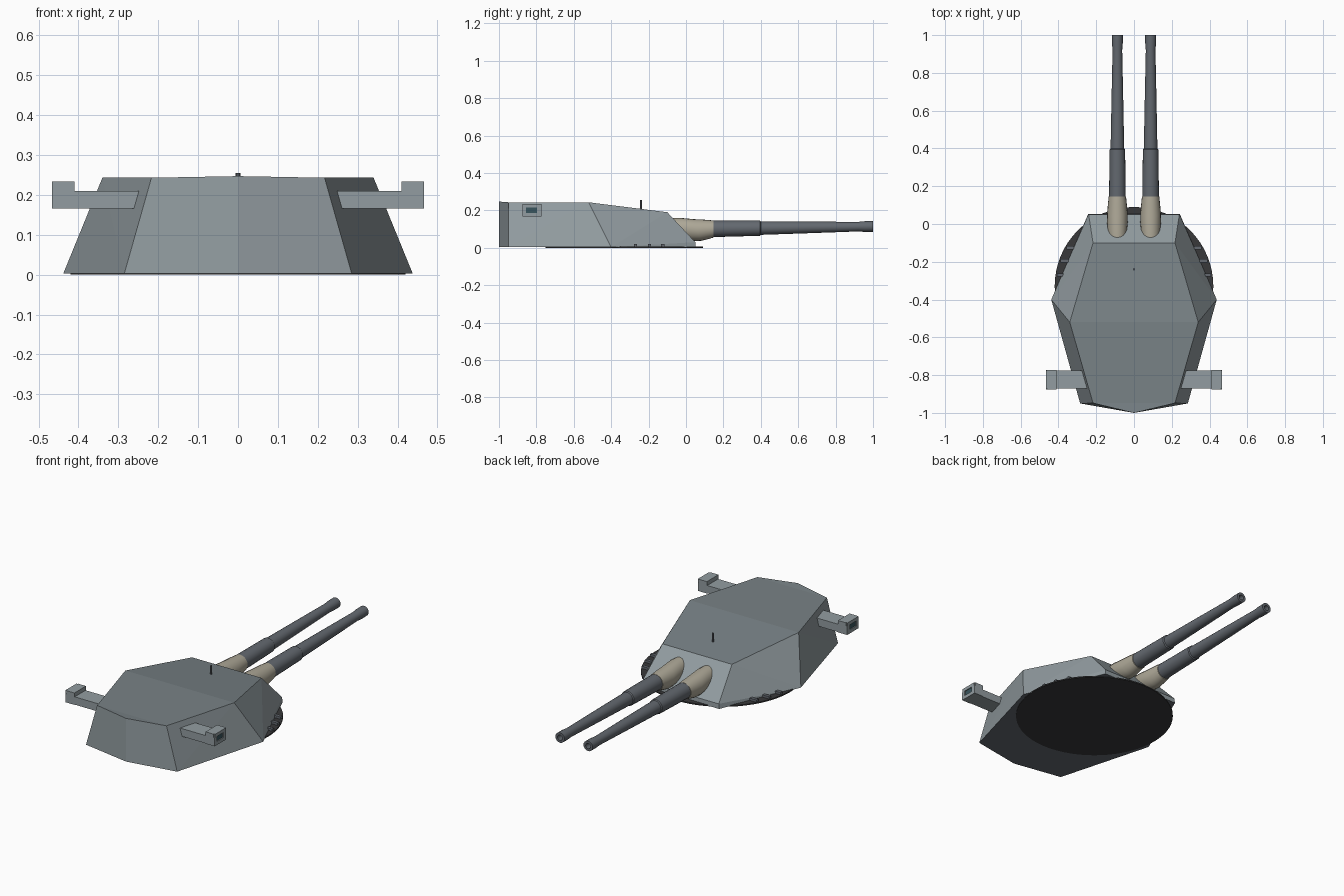
import bpy, bmesh, math

if "Cube" in bpy.data.objects:
    bpy.data.objects.remove(bpy.data.objects["Cube"])

def mat(name, c):
    m = bpy.data.materials.new(name)
    m.diffuse_color = (*c, 1)
    m.use_nodes = True
    m.node_tree.nodes["Principled BSDF"].inputs["Base Color"].default_value = m.diffuse_color
    return m

SIDE = mat("armour_grey", (0.29, 0.335, 0.355))
ROOF = mat("roof_grey", (0.19, 0.225, 0.24))
STEEL = mat("gun_steel", (0.125, 0.14, 0.16))
CLOTH = mat("canvas", (0.42, 0.39, 0.31))
DARK = mat("dark", (0.04, 0.04, 0.042))
GLASS = mat("lens_glass", (0.04, 0.09, 0.11))

def finish(bm, name, mats, smooth=False):
    bmesh.ops.recalc_face_normals(bm, faces=bm.faces)
    me = bpy.data.meshes.new(name)
    bm.to_mesh(me)
    bm.free()
    ob = bpy.data.objects.new(name, me)
    bpy.context.collection.objects.link(ob)
    for m in mats:
        me.materials.append(m)
    if smooth:
        bpy.ops.object.select_all(action='DESELECT')
        ob.select_set(True)
        bpy.context.view_layer.objects.active = ob
        bpy.ops.object.shade_smooth_by_angle(angle=math.radians(35))
    return ob

def tube(name, x, rings, m, n=20):
    """Loft along y; each ring is (y, z, rx, rz, slope of y over z)."""
    bm = bmesh.new()
    loops = []
    for y, z, rx, rz, s in rings:
        loop = []
        for i in range(n):
            a = 2 * math.pi * i / n
            dz = rz * math.sin(a)
            loop.append(bm.verts.new((x + rx * math.cos(a), y + s * dz, z + dz)))
        loops.append(loop)
    for p, q in zip(loops, loops[1:]):
        for i in range(n):
            j = (i + 1) % n
            bm.faces.new((p[i], p[j], q[j], q[i]))
    bm.faces.new(loops[0])
    bm.faces.new(loops[-1])
    return finish(bm, name, [m], True)

def box(name, lo, hi, m):
    bm = bmesh.new()
    bmesh.ops.create_cube(bm, size=1)
    for v in bm.verts:
        v.co = [a + (c + 0.5) * (b - a) for a, b, c in zip(lo, hi, v.co)]
    return finish(bm, name, [m])

def cylinder(name, loc, r, h, m, n):
    bm = bmesh.new()
    bmesh.ops.create_cone(bm, cap_ends=True, segments=n, radius1=r, radius2=r, depth=h)
    bmesh.ops.translate(bm, verts=bm.verts, vec=loc)
    return finish(bm, name, [m], True)

# armoured gun house: half outlines mirrored across x = 0
bm = bmesh.new()
B0, B1, B2 = (0.243, 0.052, 0.003), (0.438, -0.40, 0.003), (0.285, -0.95, 0.003)
LIP = (0.24, 0.05, 0.03)
T0, T1, T2 = (0.217, -0.10, 0.19), (0.34, -0.52, 0.243), (0.217, -0.948, 0.243)
V = {}
for s in (1, -1):
    for k, p in zip(("b0", "b1", "b2", "lip", "t0", "t1", "t2"), (B0, B1, B2, LIP, T0, T1, T2)):
        V[k, s] = bm.verts.new((s * p[0], p[1], p[2]))
tb, bb = bm.verts.new((0, -1, 0.247)), bm.verts.new((0, -1, 0.003))
for s in (1, -1):
    g = lambda *ks: [V[k, s] for k in ks]
    bm.faces.new(g("b0", "b1", "lip"))
    bm.faces.new(g("lip", "b1", "t0"))
    bm.faces.new(g("b1", "t1", "t0"))
    bm.faces.new(g("b1", "b2", "t1"))
    bm.faces.new(g("b2", "t2", "t1"))
    bm.faces.new(g("b2") + [bb, tb] + g("t2"))
both = lambda a, b: (V[a, 1], V[a, -1], V[b, -1], V[b, 1])
bm.faces.new(both("b0", "lip"))
bm.faces.new(both("lip", "t0"))
roof = [bm.faces.new(both("t0", "t1")), bm.faces.new(both("t1", "t2")),
        bm.faces.new((V["t2", 1], V["t2", -1], tb))]
for f in roof:
    f.material_index = 1
under = [bm.faces.new(both("b0", "b1")), bm.faces.new(both("b1", "b2")),
         bm.faces.new((V["b2", 1], V["b2", -1], bb))]
for f in under:
    f.material_index = 2
finish(bm, "gun_house", [SIDE, ROOF, STEEL])

# turntable disc and roof periscope
cylinder("turntable", (0, -0.33, 0.0035), 0.42, 0.007, DARK, 64)
cylinder("periscope", (0, -0.24, 0.228), 0.006, 0.054, STEEL, 10)

gz = lambda y: 0.099 + 0.015 * y
for s, side in ((1, "right"), (-1, "left")):
    # barrel profile, ending in a hollow bore
    prof = [(-0.02, 0.044), (0.15, 0.044), (0.395, 0.041), (0.40, 0.036), (0.66, 0.031),
            (0.92, 0.0255), (0.955, 0.0285), (1.0, 0.0285), (1.0, 0.015), (0.9, 0.015)]
    tube("barrel_" + side, s * 0.088, [(y, gz(y), r, r, 0) for y, r in prof], STEEL)
    # canvas gun boot spreading onto the sloped face plate
    tube("gun_boot_" + side, s * 0.088,
         [(-0.035, 0.10, 0.05, 0.06, -0.85), (0.01, 0.098, 0.055, 0.062, -0.7),
          (0.06, 0.095, 0.054, 0.058, -0.35), (0.105, 0.097, 0.05, 0.053, -0.1),
          (0.146, 0.1, 0.046, 0.046, 0), (0.149, 0.101, 0.04, 0.04, 0)], CLOTH)

    # rangefinder arm, head with framed window
    def sbox(name, x0, x1, y0, y1, z0, z1, m):
        a, b = sorted((s * x0, s * x1))
        return box(name + side, (a, y0, z0), (b, y1, z1), m)
    sbox("rangefinder_arm_", 0.22, 0.412, -0.872, -0.775, 0.166, 0.21, SIDE)
    sbox("rangefinder_head_", 0.41, 0.46, -0.875, -0.772, 0.166, 0.233, SIDE)
    sbox("rangefinder_glass_", 0.455, 0.462, -0.855, -0.797, 0.186, 0.214, GLASS)
    for k, (y0, y1, z0, z1) in enumerate(((-0.875, -0.772, 0.166, 0.186), (-0.872, -0.775, 0.214, 0.233),
                                          (-0.875, -0.855, 0.186, 0.214), (-0.797, -0.772, 0.186, 0.214))):
        sbox("window_frame_%d_" % k, 0.459, 0.467, y0, y1, z0, z1, SIDE)

    # clips standing on the turntable rim
    for k, y in enumerate((-0.27, -0.195, -0.125)):
        x = math.sqrt(0.42 ** 2 - (y + 0.33) ** 2) - 0.02
        sbox("rim_clip_%d_" % k, x - 0.03, x + 0.012, y - 0.009, y + 0.009, 0.004, 0.02, STEEL)
